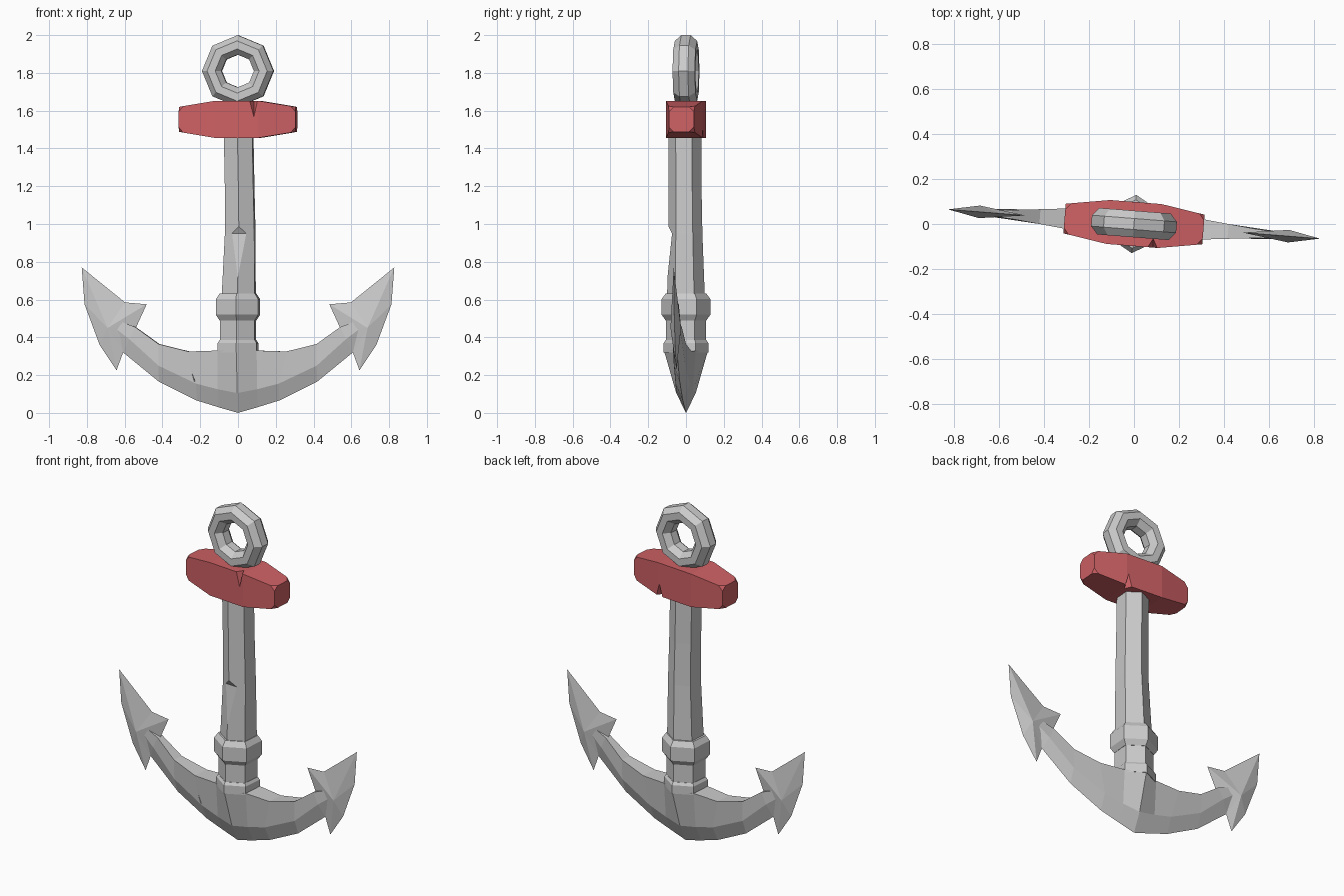
import bpy, bmesh
from math import sin, cos, pi, radians
from mathutils import Matrix

if "Cube" in bpy.data.objects:
    bpy.data.objects.remove(bpy.data.objects["Cube"])

TWIST = Matrix.Rotation(radians(-4.5), 4, 'Z')   # whole anchor is turned slightly


def finish(name, bm):
    bmesh.ops.recalc_face_normals(bm, faces=bm.faces)
    bm.transform(TWIST)
    me = bpy.data.meshes.new(name)
    bm.to_mesh(me)
    bm.free()
    ob = bpy.data.objects.new(name, me)
    bpy.context.collection.objects.link(ob)
    return ob


def loft(sections, closed=False):
    bm = bmesh.new()
    rings = [[bm.verts.new(p) for p in s] for s in sections]
    n = len(rings[0])
    pairs = list(zip(rings, rings[1:]))
    if closed:
        pairs.append((rings[-1], rings[0]))
    else:
        bm.faces.new(rings[0])
        bm.faces.new(rings[-1])
    for a, b in pairs:
        for i in range(n):
            j = (i + 1) % n
            bm.faces.new((a[i], a[j], b[j], b[i]))
    return bm


def hexagon(z, r, cx=0.0, cy=0.0):
    return [(cx + r * sin(i * pi / 3), cy + r * cos(i * pi / 3), z) for i in range(6)]


def cut(ob, points):
    # chip a convex wedge out of a part
    bm = bmesh.new()
    for p in points:
        bm.verts.new(p)
    bmesh.ops.convex_hull(bm, input=bm.verts)
    cutter = finish("chip_cutter", bm)
    cutter.hide_render = True
    mod = ob.modifiers.new("chip", 'BOOLEAN')
    mod.operation = 'DIFFERENCE'
    mod.solver = 'EXACT'
    mod.object = cutter
    bpy.context.view_layer.objects.active = ob
    bpy.ops.object.modifier_apply(modifier=mod.name)
    bpy.data.objects.remove(cutter)


# Ring: eight segments with an eight-sided section
ring = []
for i in range(8):
    a = i * pi / 4
    sec = []
    for j in range(8):
        b = (j + 0.5) * pi / 4
        r = 0.138 + 0.056 * cos(b)
        sec.append((r * cos(a), 0.064 * sin(b), 1.81 + r * sin(a)))
    ring.append(sec)
finish("ring", loft(ring, closed=True))

# Stock: tapered red crossbar with clipped end corners
stock_secs = []
for x, h in ((-0.31, 0.066), (-0.115, 0.098), (0.115, 0.098), (0.31, 0.066)):
    stock_secs.append([(x, sy * h, 1.554 + sz * h)
                       for sy, sz in ((-1, -1), (1, -1), (1, 1), (-1, 1))])
bm = loft(stock_secs)
ends = [v for v in bm.verts if abs(v.co.x) > 0.3]
bmesh.ops.bevel(bm, geom=ends, offset=0.025, segments=1, affect='VERTICES')
stock = finish("stock", bm)
red = bpy.data.materials.new("red_paint")
red.diffuse_color = (0.62, 0.12, 0.13, 1)
red.use_nodes = True
red.node_tree.nodes["Principled BSDF"].inputs["Base Color"].default_value = red.diffuse_color
stock.data.materials.append(red)
cut(stock, [(0.045, -0.13, 1.68), (0.135, -0.13, 1.68),
            (0.09, -0.055, 1.66), (0.093, -0.115, 1.53)])
cut(stock, [(0.06, 0.13, 1.43), (0.15, 0.13, 1.43),
            (0.105, 0.055, 1.45), (0.105, 0.115, 1.56)])

# Shaft: slightly bent six-sided bar with a long chip on the front edge
shaft = finish("shaft", loft([
    hexagon(0.34, 0.106), hexagon(0.5, 0.106), hexagon(0.62, 0.1, 0.004),
    hexagon(0.95, 0.09, 0.012, -0.002), hexagon(1.2, 0.087, 0.009, -0.004),
    hexagon(1.52, 0.087, 0.003, -0.005)]))
cut(shaft, [(x, y, z) for x in (-0.1, 0.12)
            for y, z in ((-0.15, 1.05), (-0.15, 0.7), (-0.1, 0.7),
                         (-0.07, 0.95), (-0.1, 1.0))])

# Collar and socket: bevelled hexagonal bands
finish("collar", loft([hexagon(0.49, 0.108), hexagon(0.52, 0.13),
                       hexagon(0.602, 0.13), hexagon(0.632, 0.108)]))
finish("socket", loft([hexagon(0.32, 0.119), hexagon(0.37, 0.119),
                       hexagon(0.385, 0.108)]))

# Arms: keel-shaped section swept from the crown to each fluke
# (top x, z, half width), (side x, z, half width), (keel x, z)
half = [((0.104, 0.33, 0.06), (0.104, 0.125, 0.045), (0.104, 0.03)),
        ((0.26, 0.325, 0.05), (0.22, 0.155, 0.038), (0.22, 0.066)),
        ((0.42, 0.365, 0.033), (0.42, 0.25, 0.03), (0.42, 0.165)),
        ((0.545, 0.455, 0.02), (0.575, 0.39, 0.022), (0.61, 0.32)),
        ((0.67, 0.50, 0.012), (0.68, 0.47, 0.015), (0.69, 0.44))]
crown = ((0, 0.33, 0.117), (0, 0.105, 0.052), (0, 0))


def arm_section(s, sec):
    (tx, tz, tw), (mx, mz, mw), (bx, bz) = sec
    return [(s * tx, tw, tz), (s * mx, mw, mz), (s * bx, 0, bz),
            (s * mx, -mw, mz), (s * tx, -tw, tz)]


arms = finish("arms", loft([arm_section(-1, s) for s in reversed(half)]
                           + [arm_section(1, crown)]
                           + [arm_section(1, s) for s in half]))
cut(arms, [(-0.265, -0.07, 0.275), (-0.225, -0.08, 0.12),
           (-0.21, -0.07, 0.13), (-0.23, -0.025, 0.18)])

# Flukes: barbed arrowheads, thickest along the middle
outline = [(0.83, 0.77), (0.815, 0.575), (0.735, 0.36), (0.645, 0.225),
           (0.61, 0.32), (0.54, 0.455), (0.485, 0.575), (0.6, 0.585)]
for side, s in (("left", -1), ("right", 1)):
    bm = bmesh.new()
    rim = [bm.verts.new((s * x, 0, z)) for x, z in outline]
    for y in (-0.028, 0.028):
        mid = bm.verts.new((s * 0.69, y, 0.45))
        for a, b in zip(rim, rim[1:] + rim[:1]):
            bm.faces.new((a, b, mid))
    finish("fluke_" + side, bm)
